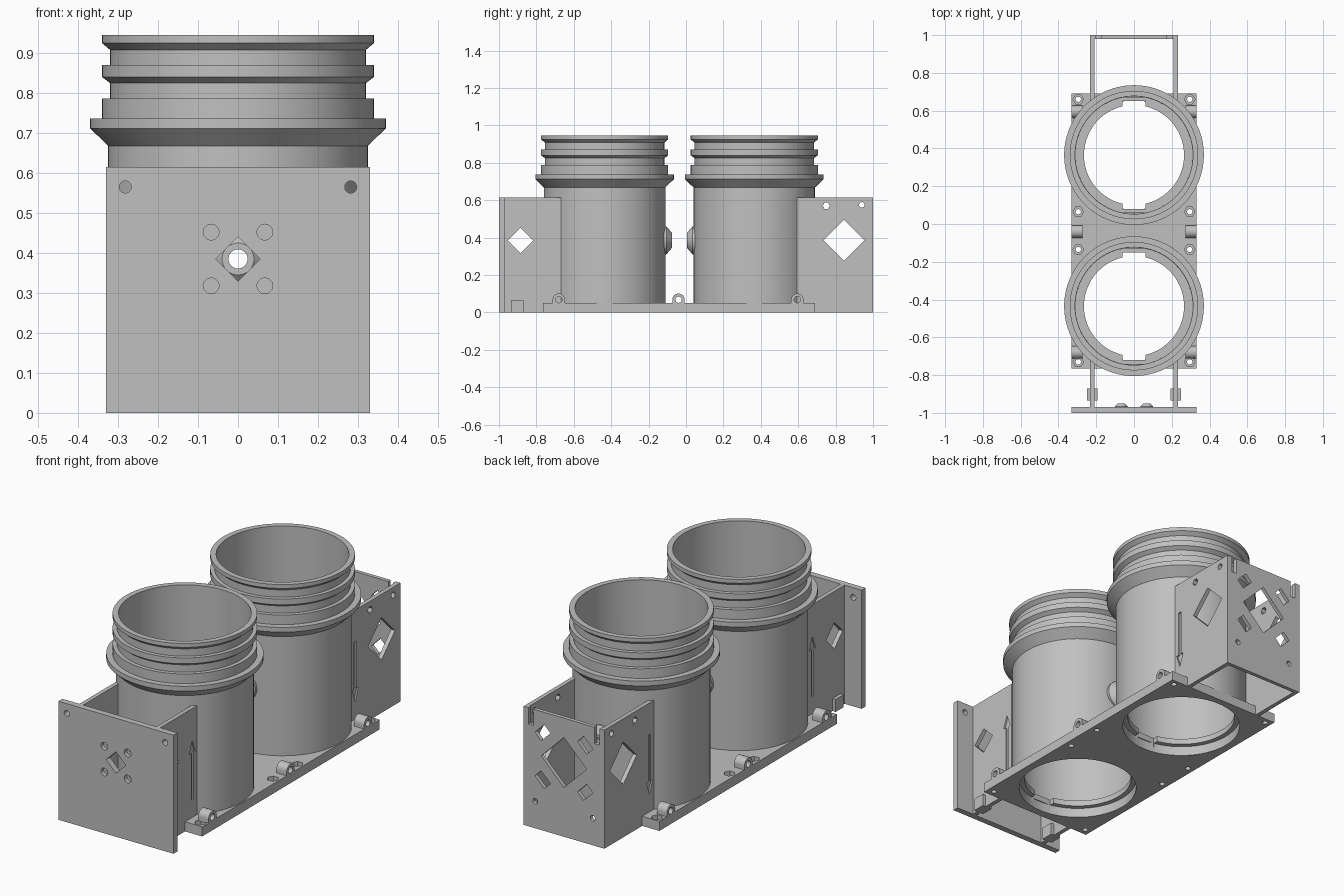
import bpy, bmesh, math
from mathutils import Vector

cube = bpy.data.objects.get("Cube")
if cube:
    bpy.data.objects.remove(cube, do_unlink=True)

grey = bpy.data.materials.new("plain grey")
grey.use_nodes = True
COLOUR = (0.53, 0.53, 0.53, 1)
grey.diffuse_color = COLOUR
grey.node_tree.nodes["Principled BSDF"].inputs["Base Color"].default_value = COLOUR

PORT_Z = 0.385
WALL_TOP = 0.615
JARS = {"front": -0.435, "back": 0.365}


# Helpers
def finish(name, bm):
    bmesh.ops.recalc_face_normals(bm, faces=bm.faces)
    mesh = bpy.data.meshes.new(name)
    bm.to_mesh(mesh)
    bm.free()
    obj = bpy.data.objects.new(name, mesh)
    bpy.context.collection.objects.link(obj)
    mesh.materials.append(grey)
    return obj


def prism(name, pts, axis, a, b):
    """Extrude a flat outline along an axis from a to b."""
    place = {"x": lambda u, v, w: (w, u, v),
             "y": lambda u, v, w: (u, w, v),
             "z": lambda u, v, w: (u, v, w)}[axis]
    bm = bmesh.new()
    face = bm.faces.new([bm.verts.new(place(u, v, a)) for u, v in pts])
    out = bmesh.ops.extrude_face_region(bm, geom=[face])
    verts = [g for g in out["geom"] if isinstance(g, bmesh.types.BMVert)]
    bmesh.ops.translate(bm, verts=verts, vec=Vector(place(0, 0, b - a)))
    return finish(name, bm)


def rect(u0, u1, v0, v1):
    return [(u0, v0), (u1, v0), (u1, v1), (u0, v1)]


def ngon(u, v, r, n=24):
    return [(u + r * math.cos(i * math.tau / n), v + r * math.sin(i * math.tau / n))
            for i in range(n)]


def slot(u, v, length, width, angle):
    c, s = math.cos(angle), math.sin(angle)
    box = rect(-length / 2, length / 2, -width / 2, width / 2)
    return [(u + p * c - q * s, v + p * s + q * c) for p, q in box]


def revolve(name, profile, centre, axis, steps):
    """Spin a closed radius/height outline; axis is z, or y with a sign."""
    bm = bmesh.new()
    rings = []
    for i in range(steps):
        t = i * math.tau / steps
        ring = []
        for r, h in profile:
            p = (r * math.cos(t), r * math.sin(t), h)
            if axis != "z":
                p = (p[0], h * axis, p[1])
            ring.append(bm.verts.new(Vector(centre) + Vector(p)))
        rings.append(ring)
    n = len(profile)
    for i in range(steps):
        a, b = rings[i], rings[(i + 1) % steps]
        for j in range(n):
            k = (j + 1) % n
            bm.faces.new((a[j], b[j], b[k], a[k]))
    return finish(name, bm)


def cut(obj, cutters):
    for c in cutters:
        c.hide_render = True
        mod = obj.modifiers.new("cut", "BOOLEAN")
        mod.operation, mod.solver, mod.object = "DIFFERENCE", "EXACT", c
    bpy.context.view_layer.update()
    deps = bpy.context.evaluated_depsgraph_get()
    mesh = bpy.data.meshes.new_from_object(obj.evaluated_get(deps))
    obj.modifiers.clear()
    obj.data = mesh
    for c in cutters:
        bpy.data.objects.remove(c, do_unlink=True)
    return obj


def smooth(obj):
    bpy.ops.object.select_all(action="DESELECT")
    obj.select_set(True)
    bpy.context.view_layer.objects.active = obj
    bpy.ops.object.shade_smooth_by_angle(angle=math.radians(20))


# Jars: ribbed neck, wide flange, straight body and an inner ledge
JAR = [(0.29, 0), (0.325, 0), (0.325, 0.668), (0.37, 0.712), (0.37, 0.737),
       (0.34, 0.737), (0.34, 0.787), (0.32, 0.787), (0.32, 0.825), (0.34, 0.84),
       (0.34, 0.87), (0.32, 0.87), (0.32, 0.908), (0.34, 0.925), (0.34, 0.945),
       (0.312, 0.945), (0.31, 0.08), (0.265, 0.08), (0.265, 0.05), (0.29, 0.05)]
BOSS = [(0.024, -0.02), (0.075, -0.02), (0.075, 0.005), (0.04, 0.035), (0.024, 0.035)]
for label, y in JARS.items():
    jar = revolve(label + "_jar", JAR, (0, y, 0), "z", 80)
    cut(jar, [prism("c", rect(-0.06, 0.06, y - 0.285, y + 0.285), "z", 0.03, 0.1),
              prism("c", ngon(0, PORT_Z, 0.024), "y", y - 0.5, y + 0.5)])
    smooth(jar)
    for side in (-1, 1):
        boss = revolve(label + "_port_boss", BOSS, (0, y + side * 0.325, PORT_Z), side, 32)
        smooth(boss)

# Base plate with jar openings and counterbored screw holes
base = prism("base_plate", rect(-0.33, 0.33, -0.765, 0.69), "z", 0, 0.05)
cutters = [prism("c", ngon(0, y, 0.3, 80), "z", -0.1, 0.2) for y in JARS.values()]
for x in (-0.295, 0.295):
    for y in (-0.73, -0.135, 0.065, 0.66):
        cutters.append(prism("c", ngon(x, y, 0.014), "z", -0.1, 0.2))
        cutters.append(prism("c", ngon(x, y, 0.028, 6), "z", 0.025, 0.2))
cut(base, cutters)

# Eyelets along both long edges
for side in (-1, 1):
    for y in (-0.68, -0.04, 0.595):
        arch = [(y + 0.033 * math.cos(i * math.pi / 16), 0.068 + 0.033 * math.sin(i * math.pi / 16))
                for i in range(17)]
        outline = [(y - 0.033, 0.045), (y + 0.033, 0.045)] + arch
        a, b = sorted((side * 0.272, side * 0.33))
        eyelet = prism("eyelet", outline, "x", a, b)
        cut(eyelet, [prism("c", ngon(y, 0.068, 0.017), "x", a - 0.1, b + 0.1)])
        smooth(eyelet)


# Side walls with diamond windows and engraved arrows
def arrow(y, up):
    tip, tail = (0.45, 0.14) if up else (0.14, 0.45)
    neck = tip + (tail - tip) * 0.22
    return [(y, tip), (y + 0.025, neck), (y + 0.009, neck), (y + 0.009, tail),
            (y - 0.009, tail), (y - 0.009, neck), (y - 0.025, neck)]


for side, word in ((-1, "right"), (1, "left")):
    inner, outer = side * 0.21, side * 0.232
    a, b = sorted((inner, outer))
    lo, hi = sorted((outer - side * 0.008, outer + side * 0.05))
    front = prism("front_wall_" + word, rect(-0.97, -0.668, 0, WALL_TOP), "x", a, b)
    cut(front, [prism("c", ngon(-0.885, PORT_Z, 0.068, 4), "x", a - 0.1, b + 0.1),
                prism("c", arrow(-0.705, True), "x", lo, hi)])
    prism("wall_foot_" + word, rect(-0.935, -0.87, 0, 0.065), "x",
          *sorted((side * 0.193, side * 0.25)))
    back = prism("back_wall_" + word, rect(0.594, 0.98, 0, WALL_TOP), "x", a, b)
    cut(back, [prism("c", ngon(0.845, PORT_Z, 0.11, 4), "x", a - 0.1, b + 0.1),
               prism("c", ngon(0.75, 0.57, 0.019, 6), "x", a - 0.1, b + 0.1),
               prism("c", ngon(0.94, 0.575, 0.015), "x", a - 0.1, b + 0.1),
               prism("c", arrow(0.63, False), "x", lo, hi)])

# Front panel with port window, blind pockets and corner holes
panel = prism("front_panel", rect(-0.33, 0.33, 0, WALL_TOP), "y", -1, -0.968)
cutters = [prism("c", ngon(0, PORT_Z, 0.056, 4), "y", -1.1, -0.9)]
for sx in (-1, 1):
    cutters.append(prism("c", ngon(sx * 0.282, 0.565, 0.015), "y", -1.1, -0.9))
    for sz in (-1, 1):
        x, z = sx * 0.067, PORT_Z + sz * 0.067
        cutters.append(prism("c", ngon(x, z, 0.02, 12), "y", -1.1, -0.975))
        knob = [(0.004, -0.01), (0.034, -0.01), (0.034, 0.003), (0.02, 0.017), (0.004, 0.017)]
        smooth(revolve("pocket_bump", knob, (x, -0.968, z), 1, 20))
cut(panel, cutters)

# Back panel with a large diamond, four radial slots, notches and holes
panel = prism("back_panel", rect(-0.232, 0.232, 0, WALL_TOP), "y", 0.98, 1)
cutters = [prism("c", ngon(0, PORT_Z, 0.13, 4), "y", 0.9, 1.1)]
for sx in (-1, 1):
    cutters.append(prism("c", rect(sx * 0.19 - 0.014, sx * 0.19 + 0.014, 0.53, 0.7), "y", 0.9, 1.1))
    cutters.append(prism("c", ngon(sx * 0.165, 0.14, 0.014), "y", 0.9, 1.1))
    for sz in (-1, 1):
        cutters.append(prism("c", slot(sx * 0.122, PORT_Z + sz * 0.122, 0.05, 0.075,
                                       sx * sz * math.pi / 4), "y", 0.9, 1.1))
cut(panel, cutters)
